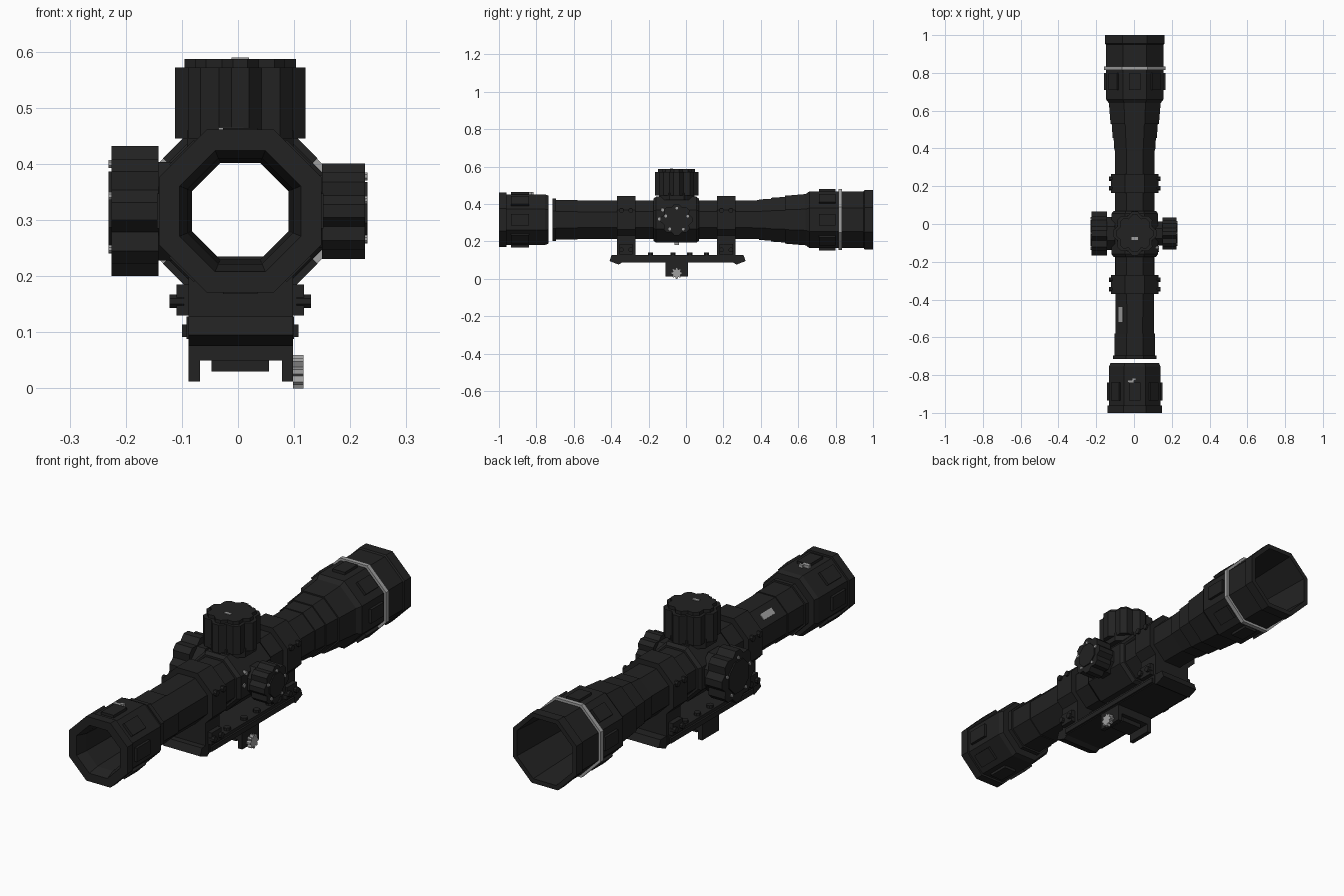
import bpy, bmesh, math
from mathutils import Matrix, Vector

if "Cube" in bpy.data.objects:
    bpy.data.objects.remove(bpy.data.objects["Cube"])

CX, CZ = 0.004, 0.316      # optical axis
TY = -0.05                 # turret station along the tube


def material(name, rgb):
    m = bpy.data.materials.new(name)
    m.use_nodes = True
    m.diffuse_color = (*rgb, 1)
    bsdf = m.node_tree.nodes["Principled BSDF"]
    bsdf.inputs["Base Color"].default_value = (*rgb, 1)
    bsdf.inputs["Roughness"].default_value = 0.7
    return m


BLACK = material("matte black", (0.016, 0.016, 0.016))
SILVER = material("silver", (0.35, 0.35, 0.35))


def finish(name, bm, mat=BLACK):
    bmesh.ops.recalc_face_normals(bm, faces=bm.faces)
    me = bpy.data.meshes.new(name)
    bm.to_mesh(me)
    bm.free()
    me.materials.append(mat)
    ob = bpy.data.objects.new(name, me)
    bpy.context.collection.objects.link(ob)
    return ob


def lathe(name, profile, mat=BLACK):
    """Octagonal closed shell around the optical axis from (y, apothem) points."""
    bm = bmesh.new()
    rings = []
    for y, r in profile:
        r /= math.cos(math.pi / 8)
        angles = [(k + 0.5) * math.pi / 4 for k in range(8)]
        rings.append([bm.verts.new((CX + r * math.cos(a), y, CZ + r * math.sin(a))) for a in angles])
    for i, ring in enumerate(rings):
        nxt = rings[(i + 1) % len(rings)]
        for k in range(8):
            j = (k + 1) % 8
            bm.faces.new((ring[k], ring[j], nxt[j], nxt[k]))
    return finish(name, bm, mat)


def prism(name, outline, axis, a, b, mat=BLACK):
    """Extrude a 2D outline along an axis from a to b."""
    place = {"x": lambda u, v, d: (d, u, v),
             "y": lambda u, v, d: (u, d, v),
             "z": lambda u, v, d: (u, v, d)}[axis]
    bm = bmesh.new()
    ends = [[bm.verts.new(place(u, v, d)) for u, v in outline] for d in (a, b)]
    n = len(outline)
    for e in ends:
        bm.faces.new(e)
    for k in range(n):
        j = (k + 1) % n
        bm.faces.new((ends[0][k], ends[0][j], ends[1][j], ends[1][k]))
    return finish(name, bm, mat)


def box(name, x, y, z, mat=BLACK):
    return prism(name, [(x[0], y[0]), (x[1], y[0]), (x[1], y[1]), (x[0], y[1])], "z", z[0], z[1], mat)


def star(u, v, r, valley=0.84, teeth=8):
    """Outline of a fluted knob with narrow flat tips."""
    pts = []
    step = 2 * math.pi / teeth
    for k in range(teeth):
        for off, rad in ((-0.17, r), (0.17, r), (0.5, r * valley)):
            a = (k + off) * step
            pts.append((u + rad * math.cos(a), v + rad * math.sin(a)))
    return pts


def octagon(u, v, r):
    r /= math.cos(math.pi / 8)
    return [(u + r * math.cos((k + .5) * math.pi / 4), v + r * math.sin((k + .5) * math.pi / 4))
            for k in range(8)]


def face_panels(name, y0, y1, apothem, width, height=0.012):
    """Raised grip panels, one on each octagon side."""
    bm = bmesh.new()
    for k in range(8):
        m = (Matrix.Translation((CX, (y0 + y1) / 2, CZ)) @ Matrix.Rotation(k * math.pi / 4, 4, "Y")
             @ Matrix.Translation((0, 0, apothem)) @ Matrix.Diagonal((width, y1 - y0, height * 2, 1)))
        bmesh.ops.create_cube(bm, size=1, matrix=m)
    finish(name, bm)


# Eyepiece, separated from the main tube by a narrow gap
lathe("eyepiece", [(-1, 0.108), (-1, 0.145), (-0.96, 0.145), (-0.96, 0.136), (-0.755, 0.136),
                   (-0.735, 0.128), (-0.735, 0.086), (-0.95, 0.094)])
face_panels("eyepiece_panels", -0.935, -0.84, 0.136, 0.062)
box("eyepiece_mark", (-0.035, 0.0), (-0.84, -0.825), (0.45, 0.465), SILVER)
box("eyepiece_mark_tip", (-0.01, 0.01), (-0.828, -0.815), (0.45, 0.465), SILVER)

# Main tube flaring in steps to the objective bell
lathe("main_tube", [(-0.715, 0.086), (-0.715, 0.114), (-0.695, 0.114), (-0.695, 0.106), (-0.58, 0.106),
                    (-0.58, 0.102), (0.39, 0.104), (0.39, 0.108), (0.455, 0.112), (0.455, 0.117),
                    (0.53, 0.122), (0.53, 0.128), (0.64, 0.137), (0.66, 0.152), (0.95, 0.152),
                    (0.955, 0.158), (1, 0.158), (1, 0.138), (0.8, 0.128), (0.66, 0.12), (0.4, 0.088)])
face_panels("objective_panels", 0.71, 0.8, 0.152, 0.062)
lathe("objective_band", [(0.815, 0.145), (0.815, 0.163), (0.835, 0.163), (0.835, 0.145)], SILVER)
streak = box("tube_mark", (-0.014, 0.014), (-0.52, -0.44), (0.1, 0.106), SILVER)
streak.matrix_world = Matrix.Translation((CX, 0, CZ)) @ Matrix.Rotation(-math.pi / 4, 4, "Y")

# Turret housing
lathe("turret_housing", [(-0.175, 0.088), (-0.175, 0.112), (-0.16, 0.123), (0.055, 0.123),
                         (0.07, 0.112), (0.07, 0.088)])
box("housing_mark", (-0.01, 0.02), (TY - 0.012, TY + 0.012), (0.18, 0.196), SILVER)

# Elevation knob on top
prism("elevation_stem", octagon(CX, TY, 0.095), "z", 0.42, 0.46)
prism("elevation_knob", star(CX, TY, 0.117), "z", 0.445, 0.572)
prism("elevation_cap", star(CX, TY, 0.1), "z", 0.572, 0.587)
box("elevation_mark", (-0.012, 0.02), (TY - 0.035, TY - 0.02), (0.587, 0.59), SILVER)

# Side knobs: (name, inner x, knob start, knob end, cap end, radius)
for name, x0, x1, x2, x3, r in (("windage", 0.1, 0.15, 0.226, 0.231, 0.086),
                                ("focus", -0.1, -0.142, -0.225, -0.231, 0.117)):
    prism(name + "_stem", octagon(TY, CZ, r * 0.75), "x", x0, x1)
    prism(name + "_knob", star(TY, CZ, r), "x", x1, x2)
    prism(name + "_cap", octagon(TY, CZ, r * 0.6), "x", x2, x3)
    for k in range(5):
        a = k * 2 * math.pi / 5 + 0.3
        u, v = TY + r * 0.72 * math.cos(a), CZ + r * 0.72 * math.sin(a)
        prism(name + "_screw", octagon(u, v, 0.007), "x", x2, x3, SILVER)

# Housing screws on the +x side
for y, z in ((-0.125, 0.37), (-0.14, 0.32)):
    prism("housing_screw", octagon(y, z, 0.009), "x", 0.11, 0.132, SILVER)

# Ring clamps and risers
for y0, y1 in ((-0.37, -0.27), (0.165, 0.265)):
    ym = (y0 + y1) / 2
    lathe("ring_clamp", [(y0, 0.088), (y0, 0.127), (y1, 0.127), (y1, 0.088)])
    box("ring_riser", (-0.088, 0.098), (y0, y1), (0.12, 0.235))
    box("riser_lug", (-0.11, 0.118), (y0 + 0.015, y1 - 0.015), (0.13, 0.185))
    for side in (-1, 1):
        for dy in (-0.025, 0.025):
            xs = sorted((CX + side * 0.11, CX + side * 0.136))
            prism("ring_bolt", octagon(ym + dy, 0.365, 0.012), "x", *xs)
            xs = sorted((CX + side * 0.1, CX + side * 0.126))
            prism("riser_bolt", octagon(ym + dy, 0.155, 0.012), "x", *xs)

# Mount plate with upturned ends
box("mount_plate", (-0.092, 0.1), (-0.35, 0.26), (0.088, 0.128))
for side in (-1, 1):
    c = -0.045
    tip = [(c + side * 0.295, 0.128), (c + side * 0.352, 0.128), (c + side * 0.364, 0.095),
           (c + side * 0.315, 0.076), (c + side * 0.295, 0.088)]
    prism("plate_end", tip, "x", -0.088, 0.098)
    xs = sorted((CX + side * 0.09, CX + side * 0.104))
    box("plate_rim", xs, (-0.34, 0.25), (0.092, 0.114))
    for y in (-0.19, -0.07, 0.02, 0.11):
        prism("plate_bolt", octagon(CX + side * 0.075, y, 0.014), "z", 0.125, 0.14)

# Rail clamp below the plate
box("clamp_bridge", (-0.088, 0.098), (-0.11, 0.01), (0.05, 0.09))
box("clamp_bar", (-0.047, 0.055), (-0.09, -0.01), (0.03, 0.05))
for x in ((-0.088, -0.068), (0.078, 0.098)):
    box("clamp_jaw", x, (-0.11, 0.01), (0.012, 0.055))
prism("clamp_nut", star(TY, 0.03, 0.03, 0.7), "x", 0.098, 0.117, SILVER)
